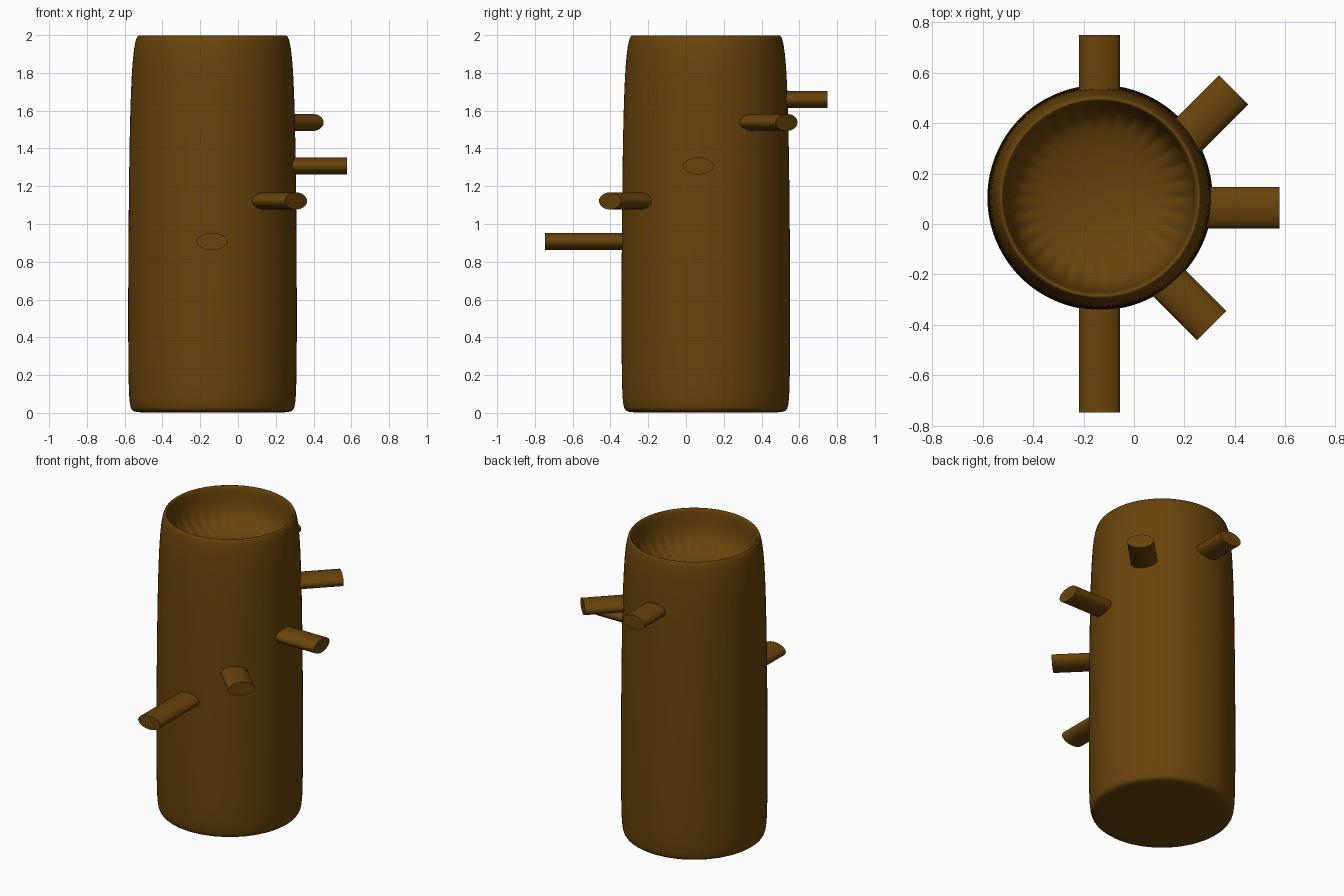
import bpy, bmesh, math
from mathutils import Matrix, Vector

if "Cube" in bpy.data.objects:
    bpy.data.objects.remove(bpy.data.objects["Cube"])

bark = bpy.data.materials.new("bark_brown")
bark.diffuse_color = (0.138, 0.056, 0.003, 1)
bark.use_nodes = True
bark.node_tree.nodes["Principled BSDF"].inputs["Base Color"].default_value = bark.diffuse_color
CENTRE = Vector((-0.135, 0.105, 0))
SIDES = 32


def make_object(name, bm):
    bmesh.ops.recalc_face_normals(bm, faces=bm.faces)
    mesh = bpy.data.meshes.new(name)
    bm.to_mesh(mesh)
    bm.free()
    mesh.materials.append(bark)
    ob = bpy.data.objects.new(name, mesh)
    bpy.context.collection.objects.link(ob)
    return ob


# Trunk: rings of a softened cylinder, capped below, hollowed at the top
bm = bmesh.new()
profile = [(0.405, 0.002), (0.443, 0.004), (0.448, 0.2), (0.450, 0.5), (0.447, 1.1),
           (0.438, 1.7), (0.417, 2.0), (0.372, 2.02), (0.372, 1.7)]
rings = []
for r, z in profile:
    rings.append([bm.verts.new(CENTRE + Vector((r * math.cos(a), r * math.sin(a), z)))
                  for a in (2 * math.pi * i / SIDES for i in range(SIDES))])
for low, high in zip(rings, rings[1:]):
    for i in range(SIDES):
        j = (i + 1) % SIDES
        bm.faces.new((low[i], low[j], high[j], high[i]))
bm.faces.new(rings[0][::-1])
bm.faces.new(rings[-1])
trunk = make_object("trunk", bm)
for p in trunk.data.polygons:
    p.use_smooth = True
sub = trunk.modifiers.new("soften", 'SUBSURF')
sub.levels = sub.render_levels = 3


# Branches: flattened round stubs pushed into the trunk
def branch(name, tip, angle, z, length):
    bm = bmesh.new()
    bmesh.ops.create_cone(bm, cap_ends=True, segments=32, radius1=0.082,
                          radius2=0.082, depth=length)
    spin = Matrix.Rotation(math.radians(angle), 4, 'Z')
    lay = Matrix.Rotation(math.radians(90), 4, 'Y')
    flat = Matrix.Diagonal((1, 1, 0.55, 1))
    shift = Matrix.Translation((-length / 2, 0, 0))
    place = Matrix.Translation((tip[0], tip[1], z))
    bm.transform(place @ spin @ shift @ flat @ lay)
    ob = make_object(name, bm)
    bpy.ops.object.select_all(action='DESELECT')
    ob.select_set(True)
    bpy.context.view_layer.objects.active = ob
    bpy.ops.object.shade_smooth_by_angle(angle=math.radians(40))


branch("branch_back", (-0.137, 0.75), 90, 1.658, 0.4)
branch("branch_back_right", (0.395, 0.5325), 45, 1.538, 0.4)
branch("branch_right", (0.577, 0.065), 0, 1.307, 0.4)
branch("branch_front_right", (0.3075, -0.4025), -45, 1.122, 0.4)
branch("branch_front", (-0.137, -0.747), -90, 0.908, 0.5)
